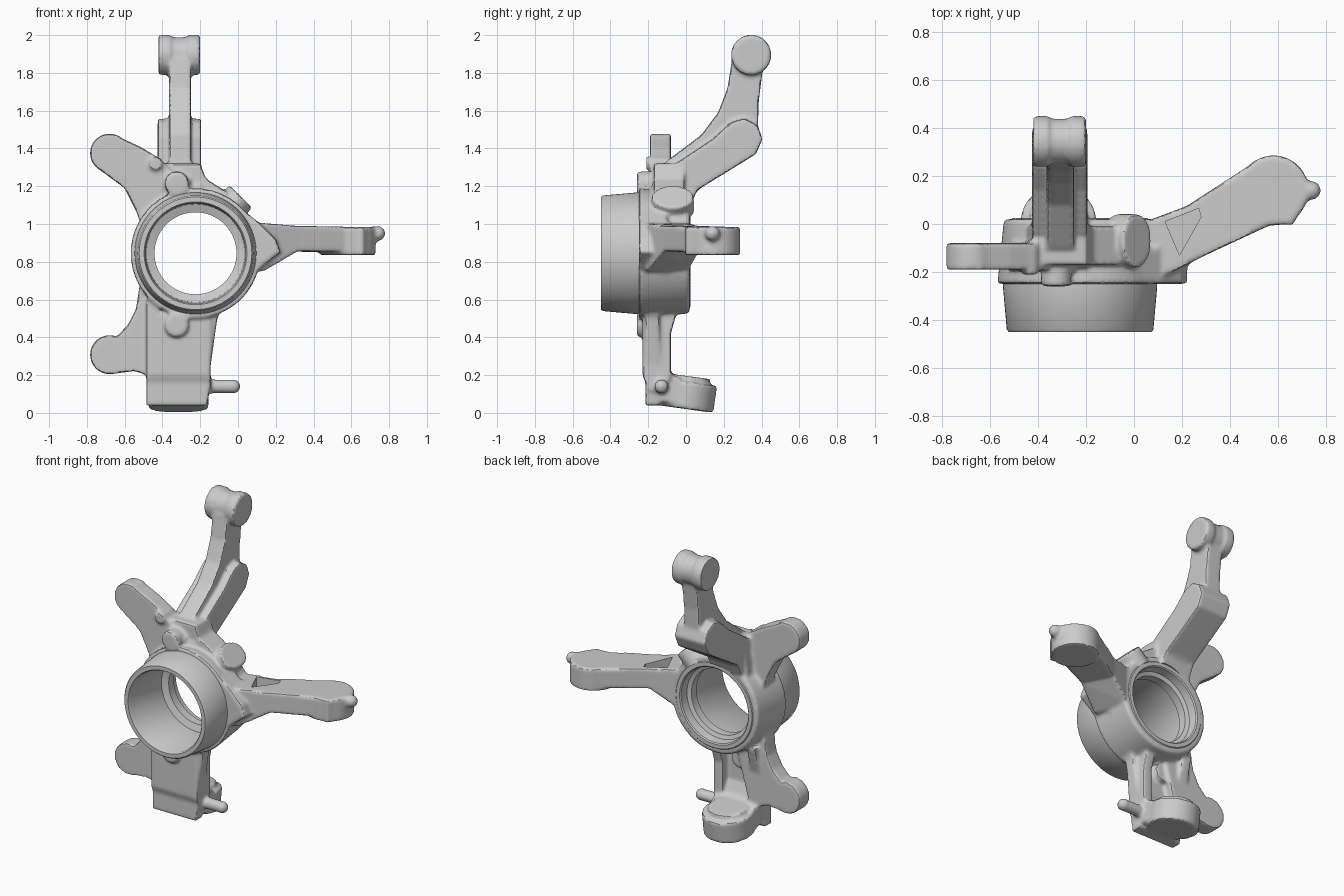
import bpy, bmesh, math
from mathutils import Vector, Matrix

if "Cube" in bpy.data.objects:
    bpy.data.objects.remove(bpy.data.objects["Cube"])

HX, HZ = -0.225, 0.845          # hub axis (runs along y)


def prism(bm, outline, axis, lo, hi):
    """Extrude a 2D outline along x, y or z."""
    def put(a, b, t):
        return {'x': (t, a, b), 'y': (a, t, b), 'z': (a, b, t)}[axis]
    rings = [[bm.verts.new(put(a, b, t)) for a, b in outline] for t in (lo, hi)]
    n = len(outline)
    bm.faces.new(rings[0])
    bm.faces.new(rings[1][::-1])
    for i in range(n):
        j = (i + 1) % n
        bm.faces.new((rings[0][i], rings[1][i], rings[1][j], rings[0][j]))


def rod(bm, start, end, r1, r2=None, stretch=1.0):
    """Cylinder or cone between two points; stretch makes it oval."""
    a, b = Vector(start), Vector(end)
    turn = (b - a).to_track_quat('Z', 'Y').to_matrix().to_4x4()
    m = Matrix.Translation((a + b) / 2) @ turn @ Matrix.Diagonal((1, stretch, 1, 1))
    bmesh.ops.create_cone(bm, cap_ends=True, segments=64, radius1=r1,
                          radius2=r1 if r2 is None else r2, depth=(b - a).length, matrix=m)


def hull(bm, sections):
    """Convex block through sections of (plan points, z low, z high)."""
    vs = [bm.verts.new((x, y, z)) for pts, lo, hi in sections for x, y in pts for z in (lo, hi)]
    res = bmesh.ops.convex_hull(bm, input=vs)
    spare = [v for v in res['geom_interior'] if isinstance(v, bmesh.types.BMVert)]
    bmesh.ops.delete(bm, geom=spare, context='VERTS')


def finish(bm, name):
    bmesh.ops.recalc_face_normals(bm, faces=bm.faces[:])
    mesh = bpy.data.meshes.new(name)
    bm.to_mesh(mesh)
    bm.free()
    ob = bpy.data.objects.new(name, mesh)
    bpy.context.collection.objects.link(ob)
    return ob


def select(ob):
    bpy.ops.object.select_all(action='DESELECT')
    ob.select_set(True)
    bpy.context.view_layer.objects.active = ob


c = bmesh.new()

# carrier body around the bearing
rod(c, (HX, -0.25, HZ), (HX, 0.02, HZ), 0.345, 0.318)

# two caliper ears
prism(c, [(-0.64, 1.465), (-0.52, 1.41), (-0.42, 1.35), (-0.35, 1.28), (-0.25, 1.1), (-0.5, 0.95),
          (-0.535, 1.06), (-0.6, 1.19), (-0.75, 1.30)], 'y', -0.19, -0.08)
prism(c, [(-0.64, 0.405), (-0.58, 0.47), (-0.54, 0.55), (-0.52, 0.68), (-0.3, 0.6), (-0.4, 0.22),
          (-0.48, 0.2), (-0.55, 0.222), (-0.65, 0.208)], 'y', -0.19, -0.08)
for z in (1.375, 0.308):
    rod(c, (-0.68, -0.19, z), (-0.68, -0.08, z), 0.103)

# upper arm: slim swan neck over a wide stepped pad
prism(c, [(-0.2, 1.1), (-0.2, 1.22), (-0.1, 1.335), (0.08, 1.47), (0.17, 1.59), (0.22, 1.72),
          (0.245, 1.88), (0.41, 1.85), (0.385, 1.65), (0.38, 1.5), (0.2, 1.3), (0, 1.12)],
      'x', -0.365, -0.25)
prism(c, [(-0.19, 1.1), (-0.18, 1.21), (-0.04, 1.33), (0.14, 1.45), (0.24, 1.54), (0.31, 1.56),
          (0.38, 1.52), (0.405, 1.45), (0.37, 1.37), (0.2, 1.265), (0.06, 1.18), (0.015, 1.08)],
      'x', -0.425, -0.195)
prism(c, [(-0.42, 1.32), (-0.2, 1.32), (-0.17, 1.24), (-0.06, 1.17), (0, 1.05), (-0.45, 1.05)],
      'y', -0.17, -0.01)

# upper eye with a groove round its middle
rod(c, (-0.42, 0.345, 1.895), (-0.2, 0.345, 1.895), 0.094)
for x in (-0.42, -0.265):
    rod(c, (x, 0.345, 1.895), (x + 0.065, 0.345, 1.895), 0.106)

# lower arm: plate with side ribs
prism(c, [(-0.485, 0.6), (-0.485, 0.04), (-0.16, 0.04), (-0.145, 0.25), (-0.11, 0.5), (-0.06, 0.6)],
      'y', -0.215, -0.14)
for x in (-0.485, -0.21):
    prism(c, [(-0.23, 0.6), (-0.23, 0.2), (-0.2, 0.12), (-0.12, 0.1), (-0.08, 0.2), (-0.08, 0.42),
              (-0.03, 0.6)], 'x', x, x + 0.065)
prism(c, [(-0.23, 0.52), (-0.23, 0.2), (-0.2, 0.12), (-0.15, 0.06), (-0.03, 0.05), (-0.03, 0.18),
          (-0.1, 0.22), (-0.14, 0.3), (-0.14, 0.52)], 'x', -0.47, -0.16)

# tilted ball joint foot and its side peg
rod(c, (-0.315, -0.012, 0.022), (-0.315, 0.008, 0.165), 0.158)
rod(c, (-0.315, 0.0, 0.15), (-0.315, 0.006, 0.195), 0.125)
rod(c, (-0.25, -0.13, 0.14), (-0.02, -0.13, 0.14), 0.036)
bmesh.ops.create_uvsphere(c, u_segments=24, v_segments=12, radius=0.038,
                          matrix=Matrix.Translation((-0.025, -0.13, 0.14)))

# steering arm
mid = [(0.22, 0.075), (0.32, -0.12)]
hull(c, [([(0.0, -0.02), (0.06, 0.015), (0.14, -0.21), (0.02, -0.21)], 0.75, 1.005),
         (mid, 0.855, 0.99)])
hull(c, [(mid, 0.855, 0.99), ([(0.49, 0.25), (0.6, 0.01)], 0.85, 0.985)])
rod(c, (0.582, 0.14, 0.835), (0.582, 0.14, 0.985), 0.146)
hull(c, [([(0.55, 0.01), (0.66, -0.005), (0.72, 0.09)], 0.835, 0.985)])
rod(c, (0.66, 0.14, 0.95), (0.745, 0.14, 0.95), 0.036)
bmesh.ops.create_uvsphere(c, u_segments=24, v_segments=12, radius=0.04,
                          matrix=Matrix.Translation((0.74, 0.14, 0.95)))

# shoulder beside the steering arm
prism(c, [(0.02, 1.08), (0.12, 1.0), (0.2, 0.92), (0.225, 0.85), (0.16, 0.8), (0.1, 0.75),
          (0.05, 0.67)], 'y', -0.25, -0.1)

# shield bolt bosses and slanted sensor boss
for z in (1.215, 0.465):
    rod(c, (-0.325, -0.26, z), (-0.325, -0.1, z), 0.063)
rod(c, (-0.435, -0.21, 1.32), (-0.435, -0.1, 1.32), 0.036)
rod(c, (-0.1, -0.07, 1.03), (0.015, -0.07, 1.145), 0.112, stretch=0.76)

# fuse everything into one casting with soft fillets
casting = finish(c, "knuckle_casting")
remesh = casting.modifiers.new("fuse", 'REMESH')
remesh.mode, remesh.voxel_size = 'VOXEL', 0.0105
soft = casting.modifiers.new("fillets", 'SMOOTH')
soft.factor, soft.iterations = 0.5, 5

# machined bore and the pocket at the steering arm root
k = bmesh.new()
rod(k, (HX, -0.6, HZ), (HX, 0.3, HZ), 0.28)
hull(k, [([(0.13, 0.01), (0.19, -0.13)], 0.93, 1.1), ([(0.27, 0.065), (0.28, 0.03)], 0.95, 1.1)])
cutter = finish(k, "bore_cutter")
cutter.hide_render = True
cut = casting.modifiers.new("bore", 'BOOLEAN')
cut.operation, cut.object, cut.solver = 'DIFFERENCE', cutter, 'EXACT'
select(casting)
for m in [m.name for m in casting.modifiers]:
    bpy.ops.object.modifier_apply(modifier=m)
bpy.data.objects.remove(cutter)

# bearing housing: turned profile of (radius, y)
profile = [(0.265, -0.44), (0.272, -0.45), (0.298, -0.45), (0.306, -0.44), (0.322, -0.26),
           (0.322, -0.22), (0.29, -0.2), (0.29, 0.015), (0.28, 0.025), (0.255, 0.025),
           (0.248, 0.018), (0.242, -0.035), (0.217, -0.045), (0.217, -0.1), (0.26, -0.115)]
h = bmesh.new()
steps = 96
rings = []
for i in range(steps):
    a = 2 * math.pi * i / steps
    rings.append([h.verts.new((HX + r * math.cos(a), y, HZ + r * math.sin(a))) for r, y in profile])
for i in range(steps):
    p, q = rings[i], rings[(i + 1) % steps]
    for j in range(len(profile)):
        n = (j + 1) % len(profile)
        h.faces.new((p[j], p[n], q[n], q[j]))
housing = finish(h, "bearing_housing")

for ob in (casting, housing):
    select(ob)
    bpy.ops.object.shade_smooth_by_angle(angle=math.radians(35))
